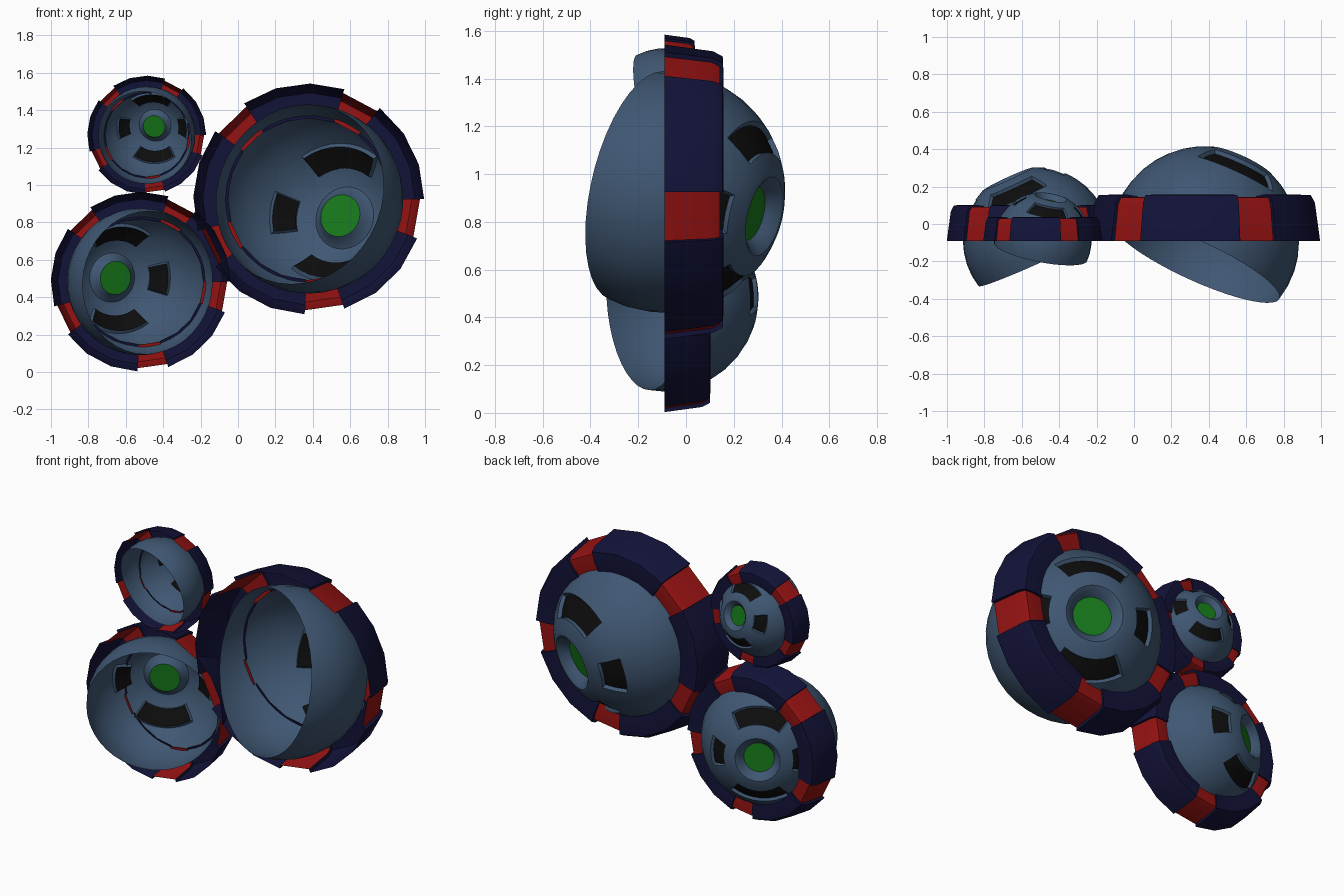
import bpy, bmesh, math
from mathutils import Vector

if "Cube" in bpy.data.objects:
    bpy.data.objects.remove(bpy.data.objects["Cube"])


def material(name, rgb):
    m = bpy.data.materials.new(name)
    m.diffuse_color = (*rgb, 1)
    m.use_nodes = True
    m.node_tree.nodes["Principled BSDF"].inputs["Base Color"].default_value = m.diffuse_color
    return m


STEEL = material("steel_blue", (0.05, 0.095, 0.17))
NAVY = material("navy", (0.006, 0.006, 0.04))
RED = material("red", (0.3, 0.006, 0.006))
GREEN = material("green", (0.008, 0.19, 0.01))
BLACK = material("black", (0.004, 0.004, 0.004))

SPHERE = 0.82       # dome radius relative to the ring radius
SEGS = 40           # dome segments, 9 degrees each
FLOOR = 0.672       # height of the round lens

# Dome profile (radius, height): dimple first, then the sphere past its equator
DIMPLE = [(0.186, FLOOR), (0.205, 0.695), (0.24, 0.74), (0.275, 0.764), (0.315, 0.757)]
POLAR = [31.5, 40, 48.5, 57, 66, 75, 84, 94, 103.5]
DOME = DIMPLE + [(SPHERE * math.sin(math.radians(t)), SPHERE * math.cos(math.radians(t)))
                 for t in POLAR]
WINDOW_ROWS = (len(DIMPLE), len(DIMPLE) + 1)

# Hollow ring profiles (radius, depth), from the open front to the inner lip
NAVY_PROFILE = [(1.0, 0), (0.955, 0.33), (0.92, 0.395), (0.82, 0.40), (0.70, 0.382)]
RED_PROFILE = [(0.965, 0), (0.925, 0.32), (0.895, 0.375), (0.81, 0.378), (0.705, 0.362)]


def finish(bm, name, mats):
    mesh = bpy.data.meshes.new(name)
    bm.to_mesh(mesh)
    bm.free()
    for m in mats:
        mesh.materials.append(m)
    ob = bpy.data.objects.new(name, mesh)
    bpy.context.collection.objects.link(ob)
    bpy.ops.object.select_all(action='DESELECT')
    bpy.context.view_layer.objects.active = ob
    ob.select_set(True)
    bpy.ops.object.shade_smooth_by_angle(angle=math.radians(32))
    return ob


def in_window(j):
    """Wide windows above and below the lens, narrow ones at its sides."""
    phi = (j + 0.5) * 360 / SEGS
    return any(abs((phi - c + 180) % 360 - 180) < half
               for c, half in ((0, 36), (90, 18), (180, 36), (270, 18)))


def build_dome(name, centre, size, axis):
    axis = Vector(axis).normalized()
    up = (Vector((0, 0, 1)) - axis * axis.z).normalized()
    side = axis.cross(up)
    centre = Vector(centre)

    def place(r, h, phi):
        return centre + size * (r * (math.cos(phi) * up + math.sin(phi) * side) + h * axis)

    bm = bmesh.new()
    rows = [[bm.verts.new(place(r, h, 2 * math.pi * j / SEGS)) for j in range(SEGS)]
            for r, h in DOME]
    windows = []
    for k in range(len(rows) - 1):
        a, b = rows[k], rows[k + 1]
        for j in range(SEGS):
            n = (j + 1) % SEGS
            f = bm.faces.new((a[j], b[j], b[n], a[n]))
            if k in WINDOW_ROWS and in_window(j):
                windows.append(f)
    # round lens at the bottom of the dimple
    lens = bm.faces.new(rows[0])
    lens.material_index = 1
    bm.normal_update()
    # recessed windows: a thin frame, then a sunk dark pane
    bmesh.ops.inset_region(bm, faces=windows, thickness=0.014 * size,
                           depth=-0.035 * size, use_even_offset=True)
    for f in windows:
        f.material_index = 2
    finish(bm, name, [STEEL, GREEN, BLACK])


def build_ring(name, centre, size):
    # columns of (angle, profile, colour of the strip that follows)
    columns = []
    for i in range(5):
        start = -20 + 72 * i
        columns += [(start, RED_PROFILE, 1), (start + 20, RED_PROFILE, 0)]
        columns += [(start + 20 + 52 * s / 3, NAVY_PROFILE, 0) for s in range(4)]
    bm = bmesh.new()
    cols = []
    for deg, profile, _ in columns:
        t = math.radians(deg)
        cols.append([bm.verts.new((centre[0] + size * r * math.cos(t),
                                   centre[1] + size * d,
                                   centre[2] + size * r * math.sin(t)))
                     for r, d in profile])
    for i, (_, _, colour) in enumerate(columns):
        a, b = cols[i], cols[(i + 1) % len(cols)]
        for k in range(len(a) - 1):
            f = bm.faces.new((a[k], a[k + 1], b[k + 1], b[k]))
            f.material_index = colour
    finish(bm, name, [NAVY, RED])


# Three pods: name, centre, ring radius, direction of the dome
PODS = [
    ("large", (0.378, -0.09, 0.925), 0.617, (0.408, 0.887, -0.216)),
    ("medium", (-0.521, -0.09, 0.483), 0.48, (-0.415, 0.908, 0.06)),
    ("small", (-0.488, -0.09, 1.266), 0.318, (0.186, 0.957, 0.219)),
]
for label, centre, size, axis in PODS:
    build_dome(label + "_dome", centre, size, axis)
    build_ring(label + "_ring", centre, size)
